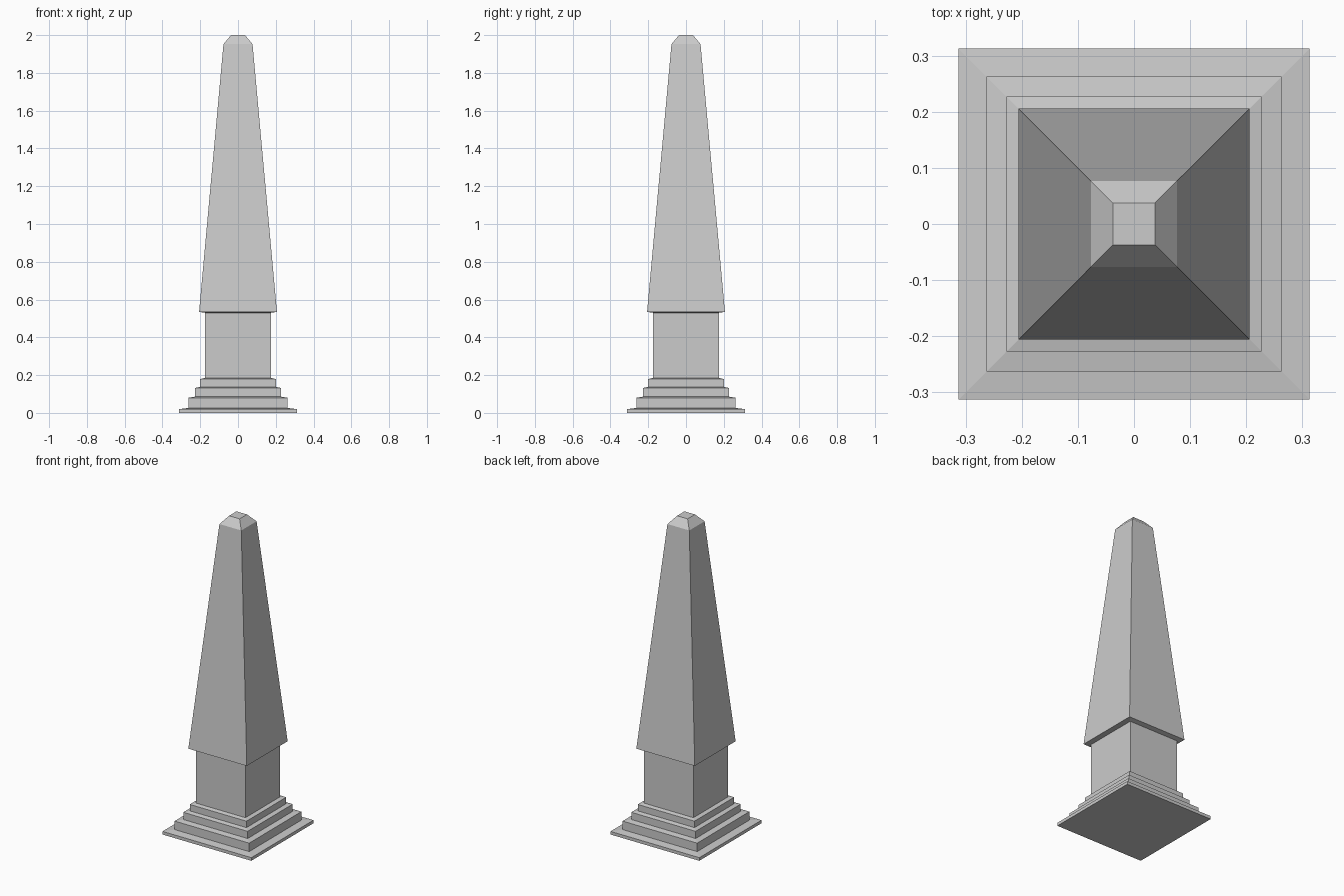
import bpy, bmesh

if "Cube" in bpy.data.objects:
    bpy.data.objects.remove(bpy.data.objects["Cube"])

# Profile of square rings from the ground up: (half width, height)
PROFILE = [
    (0.313, 0.0), (0.313, 0.020),      # ground slab
    (0.263, 0.026), (0.263, 0.080),    # lower step
    (0.227, 0.086), (0.227, 0.132),    # middle step
    (0.200, 0.138), (0.200, 0.179),    # upper step
    (0.175, 0.185), (0.175, 0.530),    # pedestal
    (0.206, 0.535),                    # shaft overhang
    (0.077, 1.952),                    # tapered shaft
    (0.037, 2.0),                      # blunt tip
]
CORNERS = [(-1, -1), (1, -1), (1, 1), (-1, 1)]


def square_loft(name, profile):
    """Join square rings into one closed flat-faced solid."""
    bm = bmesh.new()
    rings = [[bm.verts.new((sx * r, sy * r, z)) for sx, sy in CORNERS]
             for r, z in profile]
    for low, high in zip(rings, rings[1:]):
        for i in range(4):
            j = (i + 1) % 4
            bm.faces.new((low[i], low[j], high[j], high[i]))
    bm.faces.new(rings[0][::-1])
    bm.faces.new(rings[-1])
    mesh = bpy.data.meshes.new(name)
    bm.to_mesh(mesh)
    bm.free()
    obj = bpy.data.objects.new(name, mesh)
    bpy.context.collection.objects.link(obj)
    return obj


# Obelisk: stepped base, pedestal and shaft in one watertight solid
square_loft("obelisk", PROFILE)
